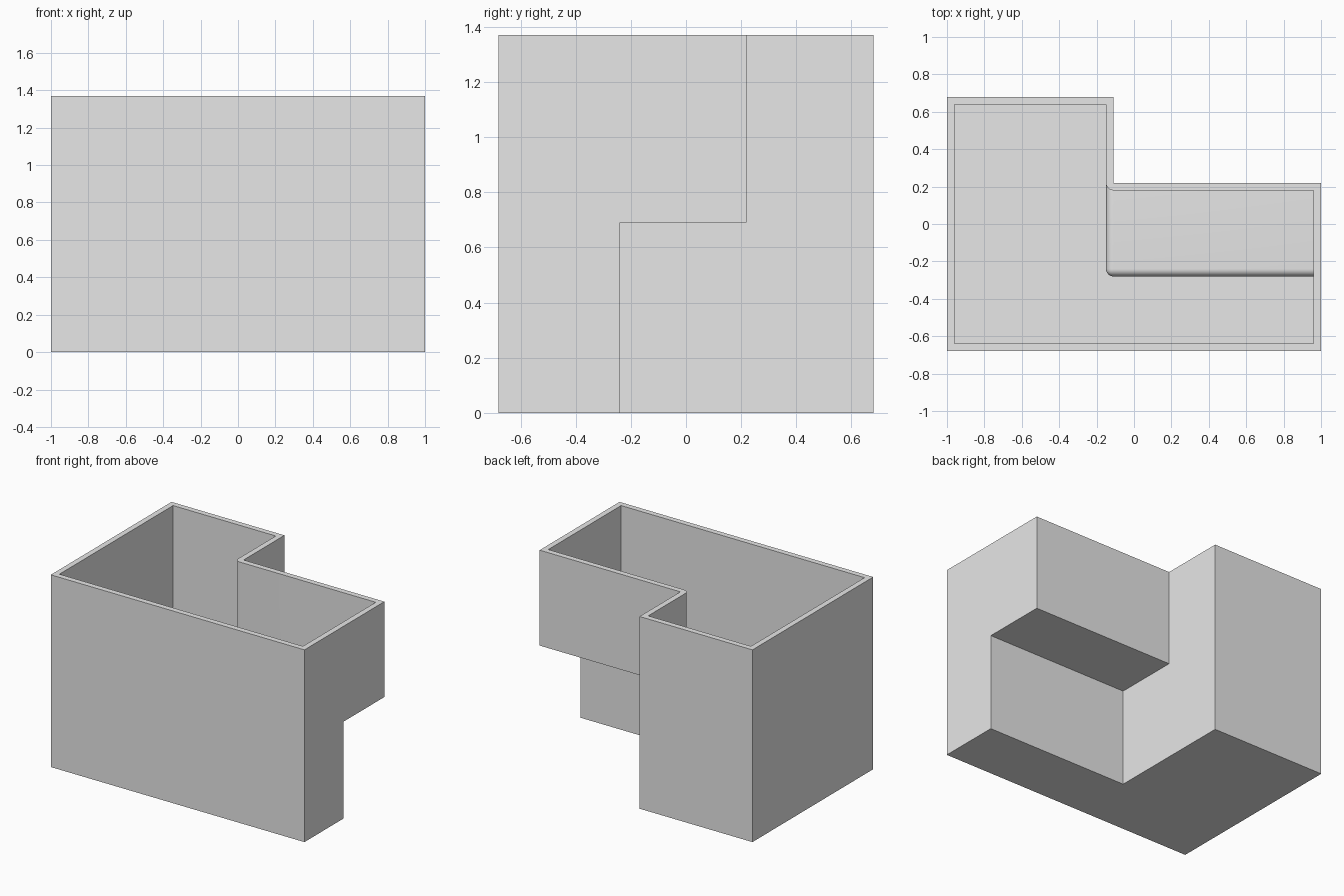
import bpy
import bmesh
from mathutils import Vector

cube = bpy.data.objects.get("Cube")
if cube:
    bpy.data.objects.remove(cube, do_unlink=True)

WALL = 0.04
W, D, H = 1.0, 0.68, 1.37              # half width, half depth, height
STEP_X, BACK_Y, UNDER_Y, SHELF_Z = -0.11, 0.22, -0.24, 0.69

grey = bpy.data.materials.new("plain grey")
grey.use_nodes = True
colour = (0.8, 0.8, 0.8, 1.0)
grey.diffuse_color = colour
grey.node_tree.nodes["Principled BSDF"].inputs["Base Color"].default_value = colour


def box(name, low, high, rounding=0.0):
    """Box between two corners, optionally with rounded edges."""
    low, high = Vector(low), Vector(high)
    bm = bmesh.new()
    bmesh.ops.create_cube(bm, size=1)
    for v in bm.verts:
        v.co = (low + high) / 2 + v.co * (high - low)
    if rounding:
        bmesh.ops.bevel(bm, geom=bm.edges[:], offset=rounding, segments=8,
                        profile=0.5, affect='EDGES')
    mesh = bpy.data.meshes.new(name)
    bm.to_mesh(mesh)
    bm.free()
    mesh.materials.append(grey)
    obj = bpy.data.objects.new(name, mesh)
    bpy.context.collection.objects.link(obj)
    return obj


def cut(target, cutter):
    """Subtract the cutter, then discard it."""
    cutter.hide_render = True
    bpy.ops.object.select_all(action='DESELECT')
    bpy.context.view_layer.objects.active = target
    target.select_set(True)
    mod = target.modifiers.new("cut", 'BOOLEAN')
    mod.operation = 'DIFFERENCE'
    mod.solver = 'EXACT'
    mod.object = cutter
    bpy.ops.object.modifier_apply(modifier=mod.name)
    bpy.data.objects.remove(cutter, do_unlink=True)


def notches(grow, rounding):
    """Back corner notch and the notch below the overhang."""
    back = box("back_notch", (STEP_X - grow, BACK_Y - grow, -0.5), (2, 2, 2), rounding)
    under = box("under_notch", (STEP_X - grow, UNDER_Y - grow, -0.5),
                (2, 2, SHELF_Z + grow), rounding)
    return back, under


# Outer stepped body
shell = box("stepped_container", (-W, -D, 0), (W, D, H))
for notch in notches(0, 0):
    cut(shell, notch)

# Open cavity of even wall thickness, rounded over the inward steps
cavity = box("cavity", (WALL - W, WALL - D, WALL), (W - WALL, D - WALL, H + 0.3))
for notch in notches(WALL, WALL):
    cut(cavity, notch)
cut(shell, cavity)

bpy.context.view_layer.objects.active = shell
shell.select_set(True)
bpy.ops.object.shade_smooth_by_angle(angle=0.5)
